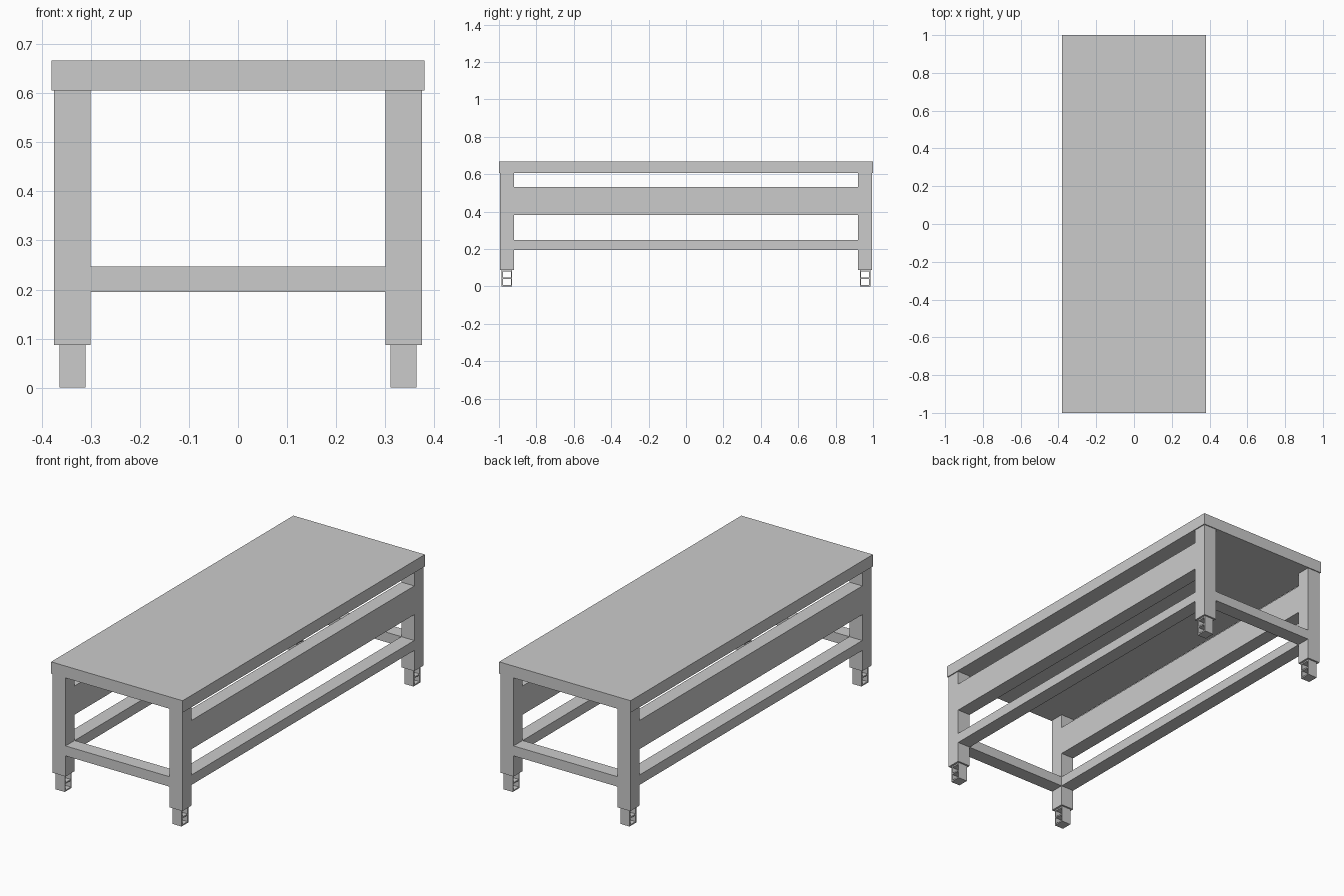
import bpy, bmesh
from mathutils import Matrix, Vector

if "Cube" in bpy.data.objects:
    bpy.data.objects.remove(bpy.data.objects["Cube"])


def boxes(name, parts):
    """One object made from boxes given as (min corner, max corner)."""
    bm = bmesh.new()
    for lo, hi in parts:
        lo, hi = Vector(lo), Vector(hi)
        m = Matrix.Translation((lo + hi) / 2) @ Matrix.Diagonal((*(hi - lo), 1))
        bmesh.ops.create_cube(bm, size=1, matrix=m)
    mesh = bpy.data.meshes.new(name)
    bm.to_mesh(mesh)
    bm.free()
    obj = bpy.data.objects.new(name, mesh)
    bpy.context.collection.objects.link(obj)
    return obj


def mirror(obj, x=True, y=True):
    mod = obj.modifiers.new("mirror", 'MIRROR')
    mod.use_axis = (x, y, False)
    mod.use_mirror_merge = False


LEG_IN_X, LEG_OUT_X = 0.30, 0.375
LEG_IN_Y, LEG_OUT_Y = 0.92, 0.995
FOOT_TOP, TOP_BASE, TOP = 0.087, 0.605, 0.667

# Table top
boxes("table_top", [((-0.38, -1, TOP_BASE), (0.38, 1, TOP))])

# Four square legs
mirror(boxes("legs", [((LEG_IN_X, LEG_IN_Y, FOOT_TOP),
                       (LEG_OUT_X, LEG_OUT_Y, TOP_BASE))]))

# Long side rails: wide upper board and narrow lower stretcher
for name, z0, z1 in (("upper_side_rails", 0.382, 0.532),
                     ("lower_side_rails", 0.195, 0.247)):
    mirror(boxes(name, [((LEG_IN_X, -LEG_IN_Y, z0),
                         (LEG_OUT_X, LEG_IN_Y, z1))]), y=False)

# Short stretchers across both ends
mirror(boxes("end_rails", [((-LEG_IN_X, LEG_IN_Y, 0.195),
                            (LEG_IN_X, LEG_OUT_Y, 0.247))]), x=False)

# Feet: open frames with two windows running through along x
fx0, fx1, fy0, fy1, wall = 0.311, 0.364, 0.929, 0.986, 0.007
foot = [((fx0, y, 0), (fx1, y + wall, FOOT_TOP)) for y in (fy0, fy1 - wall)]
for z in (0, (FOOT_TOP - wall) / 2, FOOT_TOP - wall):
    foot.append(((fx0, fy0 + wall, z), (fx1, fy1 - wall, z + wall)))
mirror(boxes("feet", foot))
